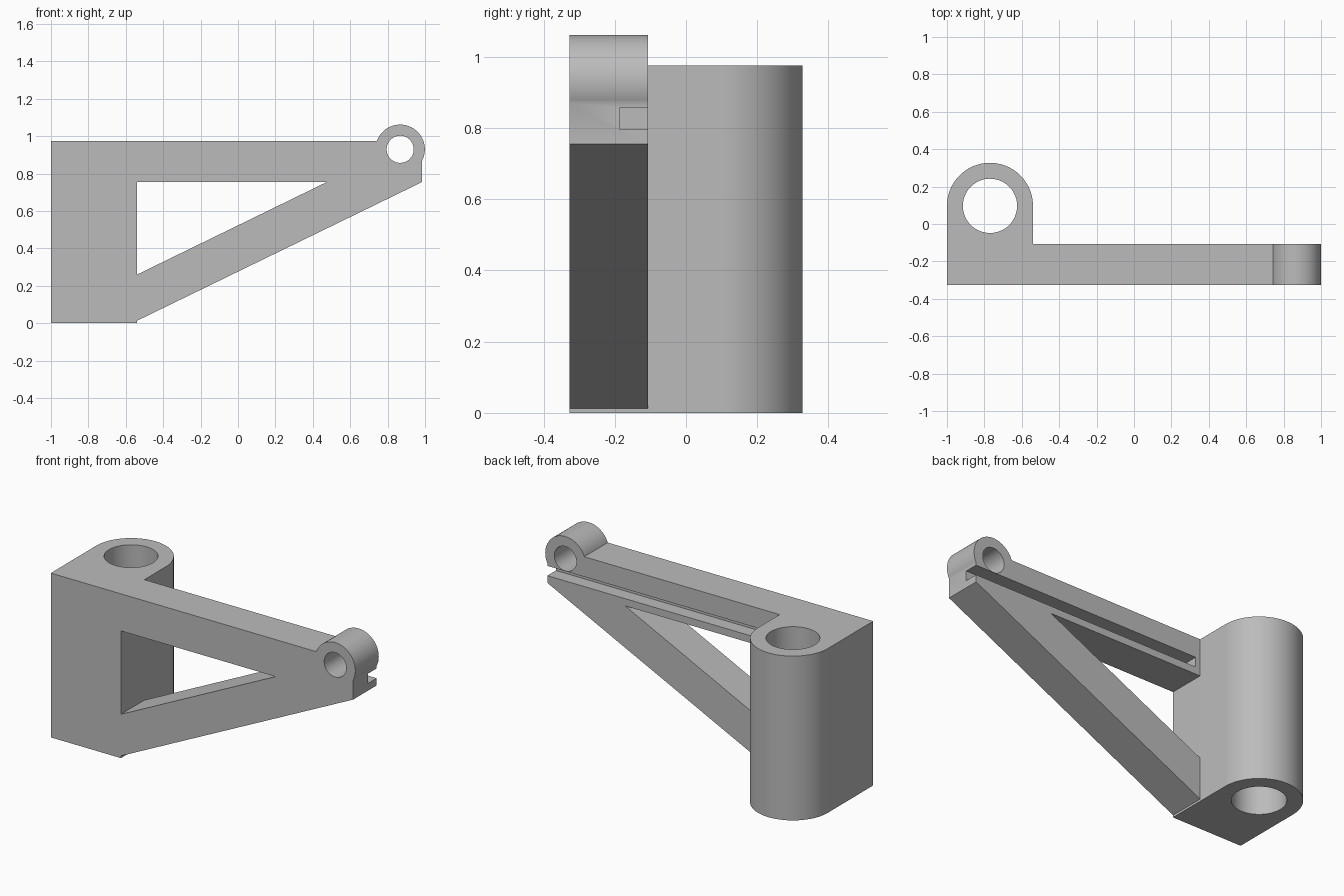
import bpy, bmesh, math
from mathutils import Vector

cube = bpy.data.objects.get("Cube")
if cube:
    bpy.data.objects.remove(cube, do_unlink=True)

grey = bpy.data.materials.new("plain grey")
grey.use_nodes = True
grey.diffuse_color = (0.5, 0.5, 0.5, 1)
grey.node_tree.nodes["Principled BSDF"].inputs["Base Color"].default_value = (0.5, 0.5, 0.5, 1)

FRONT, BACK = -0.327, -0.107      # thickness of the arm
TOP = 0.975
POST_X, POST_Y, POST_R = -0.77, 0.097, 0.23
EYE_X, EYE_Z, EYE_R = 0.867, 0.93, 0.132
INNER, TIP = POST_X + POST_R, 0.985


def arc(cx, cy, r, start, end, steps=48):
    """Points on an arc, angles in radians."""
    angles = [start + (end - start) * i / steps for i in range(steps + 1)]
    return [(cx + r * math.cos(a), cy + r * math.sin(a)) for a in angles]


def circle(cx, cy, r):
    return arc(cx, cy, r, 0, math.tau, 64)[:-1]


def prism(name, outline, axis, low, high):
    """Extrude a flat outline along the z or y axis."""
    bm = bmesh.new()
    if axis == "z":
        verts = [bm.verts.new((u, v, low)) for u, v in outline]
        move = Vector((0, 0, high - low))
    else:
        verts = [bm.verts.new((u, low, v)) for u, v in outline]
        move = Vector((0, high - low, 0))
    face = bm.faces.new(verts)
    grown = bmesh.ops.extrude_face_region(bm, geom=[face], use_keep_orig=True)
    bmesh.ops.translate(bm, vec=move,
                        verts=[g for g in grown["geom"] if isinstance(g, bmesh.types.BMVert)])
    bmesh.ops.recalc_face_normals(bm, faces=bm.faces)
    mesh = bpy.data.meshes.new(name)
    bm.to_mesh(mesh)
    bm.free()
    mesh.materials.append(grey)
    obj = bpy.data.objects.new(name, mesh)
    bpy.context.collection.objects.link(obj)
    return obj


def activate(obj):
    bpy.ops.object.select_all(action="DESELECT")
    obj.select_set(True)
    bpy.context.view_layer.objects.active = obj


def cut(obj, cutter):
    """Subtract a cutter, then throw it away."""
    cutter.hide_render = True
    mod = obj.modifiers.new("cut", "BOOLEAN")
    mod.operation, mod.solver, mod.object = "DIFFERENCE", "EXACT", cutter
    activate(obj)
    bpy.ops.object.modifier_apply(modifier=mod.name)
    bpy.data.objects.remove(cutter, do_unlink=True)


# Upright post with a rounded back and a bore from top to bottom
post = prism("post", [(-1, FRONT), (INNER, FRONT)]
             + arc(POST_X, POST_Y, POST_R, 0, math.pi), "z", 0, TOP)
cut(post, prism("post_bore", circle(POST_X, POST_Y, 0.145), "z", -0.2, 1.2))

# Braced arm, its outline running round the eye at the tip
start = -math.acos((TIP - EYE_X) / EYE_R)
end = math.pi - math.asin((TOP - EYE_Z) / EYE_R)
arm = prism("arm", [(INNER, 0.013), (TIP, 0.755)]
            + arc(EYE_X, EYE_Z, EYE_R, start, end) + [(INNER, TOP)], "y", FRONT, BACK)

# Triangular window between the beam and the diagonal brace
slope = (0.755 - 0.26) / (0.475 - INNER)
left = INNER - 0.1
cut(arm, prism("window", [(left, 0.26 - 0.1 * slope), (0.475, 0.755), (left, 0.755)],
               "y", -0.5, 0.1))

# Eye bore and the slot along the back of the beam
cut(arm, prism("eye_bore", circle(EYE_X, EYE_Z, 0.0725), "y", -0.5, 0.1))
cut(arm, prism("slot", [(-0.51, 0.798), (1.2, 0.798), (1.2, 0.856), (-0.51, 0.856)],
               "y", -0.187, 0.1))

for part in (post, arm):
    activate(part)
    bpy.ops.object.shade_smooth_by_angle(angle=math.radians(30))
